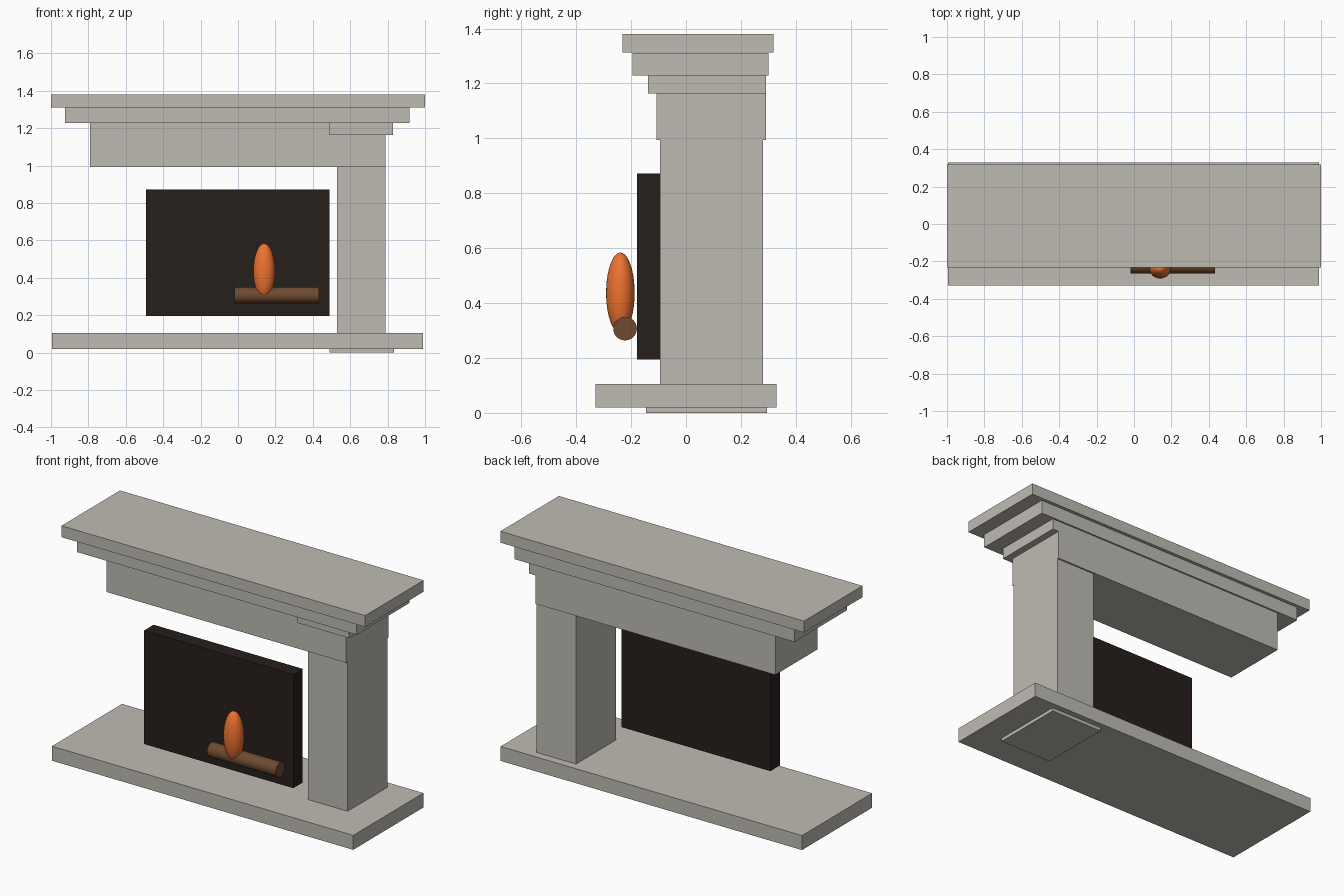
import bpy
import math

if "Cube" in bpy.data.objects:
    bpy.data.objects.remove(bpy.data.objects["Cube"])


def material(name, rgb):
    m = bpy.data.materials.new(name)
    m.diffuse_color = (*rgb, 1)
    m.use_nodes = True
    m.node_tree.nodes["Principled BSDF"].inputs["Base Color"].default_value = m.diffuse_color
    return m


stone = material("stone", (0.52, 0.50, 0.45))
soot = material("soot", (0.02, 0.014, 0.012))
wood = material("wood", (0.16, 0.07, 0.03))
fire = material("fire", (0.85, 0.17, 0.03))


def box(name, x, y, z, mat=stone):
    """Box spanning the given (min, max) ranges."""
    bpy.ops.mesh.primitive_cube_add(size=1, location=[(a + b) / 2 for a, b in (x, y, z)])
    o = bpy.context.object
    o.name = name
    o.scale = [b - a for a, b in (x, y, z)]
    bpy.ops.object.transform_apply(location=False, rotation=False, scale=True)
    o.data.materials.append(mat)
    return o


# Hearth slab and the single pillar with its foot and cap
box("hearth", (-0.995, 0.99), (-0.33, 0.33), (0.02, 0.106))
box("pillar_foot", (0.489, 0.834), (-0.145, 0.295), (0.0, 0.065))
box("pillar", (0.528, 0.789), (-0.095, 0.281), (0.06, 1.17))
box("pillar_cap", (0.49, 0.83), (-0.139, 0.291), (1.164, 1.229))

# Lintel and stepped mantel
box("lintel", (-0.792, 0.788), (-0.107, 0.291), (0.994, 1.229))
box("mantel_lower", (-0.925, 0.918), (-0.194, 0.301), (1.229, 1.31))
box("mantel_shelf", (-1.0, 1.0), (-0.232, 0.318), (1.312, 1.38))

# Firebox panel
box("firebox", (-0.493, 0.489), (-0.178, -0.09), (0.195, 0.872), soot)

# Log
bpy.ops.mesh.primitive_cylinder_add(vertices=32, radius=0.043, depth=0.452,
                                    location=(0.207, -0.222, 0.307),
                                    rotation=(0, math.pi / 2, 0))
log = bpy.context.object
log.name = "log"
log.data.materials.append(wood)
bpy.ops.object.shade_smooth_by_angle()

# Flame
bpy.ops.mesh.primitive_uv_sphere_add(segments=32, ring_count=20, radius=1,
                                     location=(0.14, -0.239, 0.437))
flame = bpy.context.object
flame.name = "flame"
flame.scale = (0.058, 0.052, 0.147)
bpy.ops.object.transform_apply(location=False, rotation=False, scale=True)
flame.data.materials.append(fire)
bpy.ops.object.shade_smooth()
